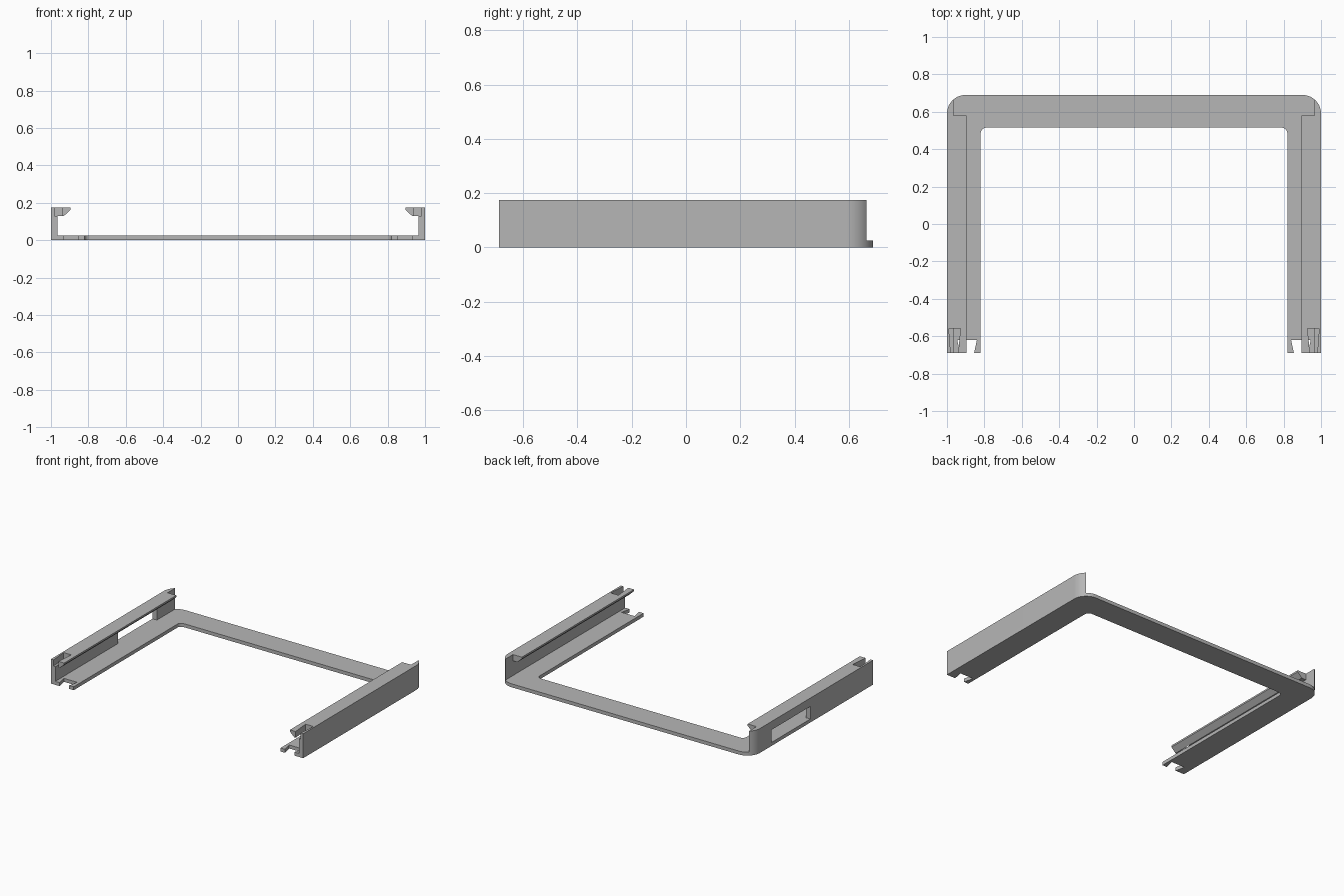
import bpy, bmesh, math
from mathutils import Vector

if "Cube" in bpy.data.objects:
    bpy.data.objects.remove(bpy.data.objects["Cube"], do_unlink=True)

grey = bpy.data.materials.new("plain_grey")
grey.use_nodes = True
grey.diffuse_color = (0.47, 0.47, 0.47, 1)
grey.node_tree.nodes["Principled BSDF"].inputs["Base Color"].default_value = (0.47, 0.47, 0.47, 1)

BACK, FRONT = 0.69, -0.69      # ends along y
PLATE, TOP = 0.025, 0.175      # plate thickness, rail height
WALL = 0.965                   # inner face of the side walls
RADIUS = 0.1                   # outer corner radius


def arc(cx, cy, r, start, end, steps=12):
    angles = [math.radians(start + (end - start) * i / steps) for i in range(steps + 1)]
    return [(cx + r * math.cos(a), cy + r * math.sin(a)) for a in angles]


def extrude(name, points, offset):
    """Close a 3D outline and extrude it into a solid."""
    bm = bmesh.new()
    face = bm.faces.new([bm.verts.new(p) for p in points])
    moved = bmesh.ops.extrude_face_region(bm, geom=[face])["geom"]
    bmesh.ops.translate(bm, vec=Vector(offset),
                        verts=[v for v in moved if isinstance(v, bmesh.types.BMVert)])
    bmesh.ops.recalc_face_normals(bm, faces=bm.faces[:])
    mesh = bpy.data.meshes.new(name)
    bm.to_mesh(mesh)
    bm.free()
    mesh.materials.append(grey)
    obj = bpy.data.objects.new(name, mesh)
    bpy.context.collection.objects.link(obj)
    return obj


def prism(name, outline, z0, z1, side=1):
    return extrude(name, [(side * x, y, z0) for x, y in outline], (0, 0, z1 - z0))


def activate(obj):
    bpy.ops.object.select_all(action="DESELECT")
    obj.select_set(True)
    bpy.context.view_layer.objects.active = obj


def combine(obj, tool, operation):
    mod = obj.modifiers.new(operation.lower(), "BOOLEAN")
    mod.operation, mod.solver, mod.object = operation, "EXACT", tool
    activate(obj)
    bpy.ops.object.modifier_apply(modifier=mod.name)
    bpy.data.objects.remove(tool, do_unlink=True)


def smooth(obj):
    activate(obj)
    bpy.ops.object.shade_smooth_by_angle(angle=math.radians(30))


# U-shaped plate: right half outline with a dovetail notch at the arm tip, then mirrored
half = arc(0.79, 0.485, 0.03, 90, 0, 6)
half += [(0.82, FRONT), (0.855, FRONT), (0.84, -0.62), (0.945, -0.62), (0.93, FRONT), (1, FRONT)]
half += arc(1 - RADIUS, BACK - RADIUS, RADIUS, 0, 90)
mirrored = [(-x, y) for x, y in reversed(half)]
plate = prism("base_plate", half + mirrored, 0, PLATE)
smooth(plate)

# Side rails: wall that follows the rounded corner, with an overhanging lip
corner_end = math.degrees(math.acos((WALL - 1 + RADIUS) / RADIUS))
wall_outline = [(WALL, FRONT), (1, FRONT)]
wall_outline += arc(1 - RADIUS, BACK - RADIUS, RADIUS, 0, corner_end)
lip_profile = [(0.98, TOP), (0.895, TOP), (0.895, 0.163), (0.93, 0.13), (0.98, 0.13)]
notch = [(0.98, FRONT - 0.02), (0.98, FRONT), (0.99, -0.56),
         (0.928, -0.56), (0.94, FRONT), (0.94, FRONT - 0.02)]

for side, label in ((1, "left"), (-1, "right")):
    rail = prism(label + "_rail", wall_outline, PLATE, TOP, side)
    lip = extrude("lip", [(side * x, FRONT, z) for x, z in lip_profile], (0, 0.58 - FRONT, 0))
    combine(rail, lip, "UNION")
    combine(rail, prism("notch_cutter", notch, 0.13, TOP + 0.05, side), "DIFFERENCE")
    if side < 0:
        # Long opening through one wall only
        slot = [(0.94, 0.02), (1.05, 0.02), (1.05, 0.46), (0.94, 0.46)]
        combine(rail, prism("slot_cutter", slot, PLATE - 0.01, 0.115, side), "DIFFERENCE")
    smooth(rail)
